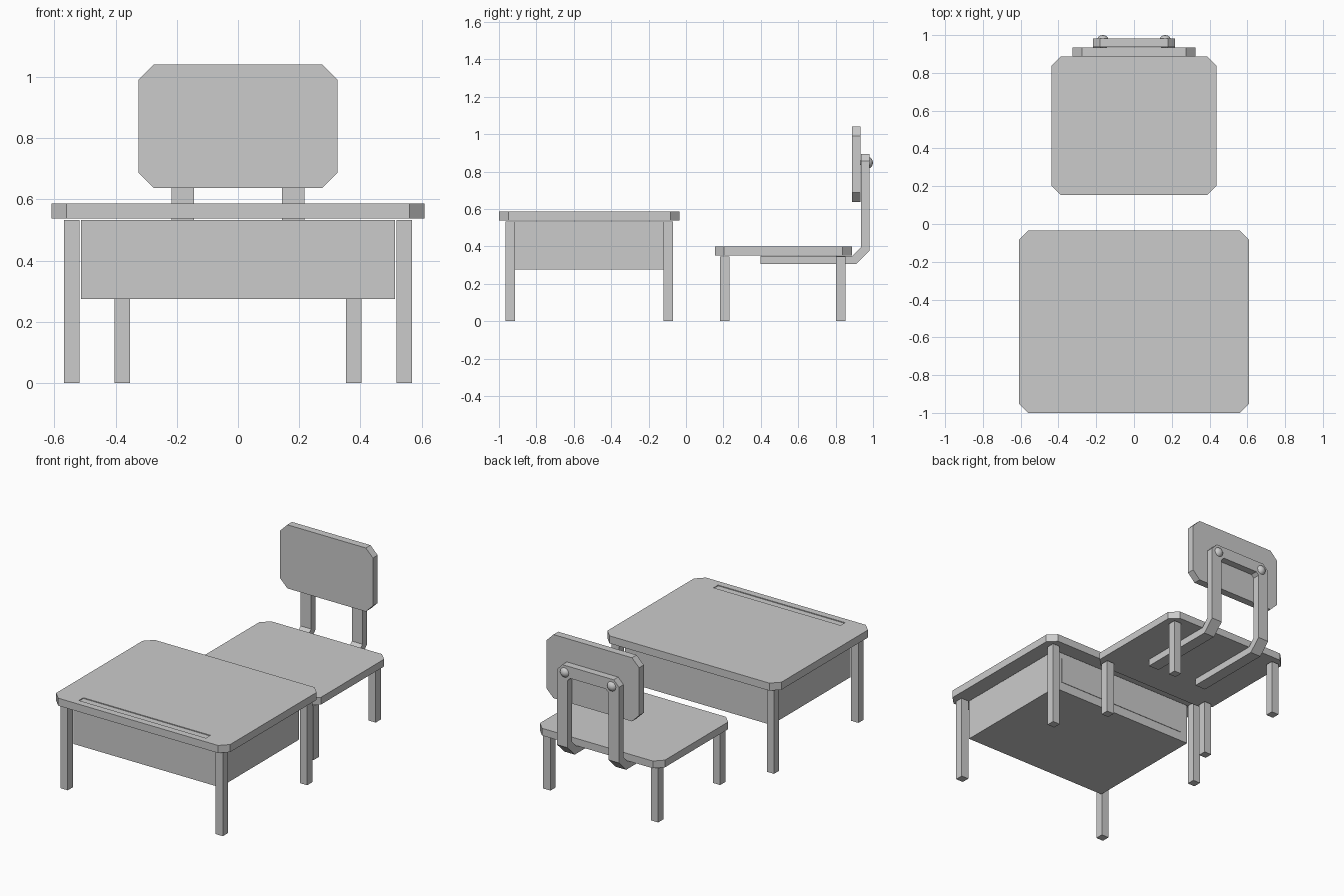
import bpy, bmesh

if "Cube" in bpy.data.objects:
    bpy.data.objects.remove(bpy.data.objects["Cube"])


def prism(name, pts, axis, lo, hi):
    """Extrude a 2D outline along an axis; pts use the other two axes in xyz order."""
    bm = bmesh.new()

    def place(p, d):
        c = list(p)
        c.insert("xyz".index(axis), d)
        return c

    face = bm.faces.new([bm.verts.new(place(p, lo)) for p in pts])
    new = bmesh.ops.extrude_face_region(bm, geom=[face])["geom"]
    step = place((0, 0), hi - lo)
    bmesh.ops.translate(bm, vec=step, verts=[g for g in new if isinstance(g, bmesh.types.BMVert)])
    bmesh.ops.recalc_face_normals(bm, faces=bm.faces)
    mesh = bpy.data.meshes.new(name)
    bm.to_mesh(mesh)
    bm.free()
    obj = bpy.data.objects.new(name, mesh)
    bpy.context.collection.objects.link(obj)
    return obj


def box(name, x0, x1, y0, y1, z0, z1):
    return prism(name, [(x0, y0), (x1, y0), (x1, y1), (x0, y1)], "z", z0, z1)


def clipped(x0, x1, y0, y1, c=0.05):
    """Rectangle outline with cut corners."""
    return [(x0 + c, y0), (x1 - c, y0), (x1, y0 + c), (x1, y1 - c),
            (x1 - c, y1), (x0 + c, y1), (x0, y1 - c), (x0, y0 + c)]


def legs(name, x_in, x_out, spans, top):
    """Four square legs, mirrored left and right."""
    for where, (y0, y1) in zip(("front", "back"), spans):
        box(f"{name}_{where}_leg_right", x_in, x_out, y0, y1, 0, top)
        box(f"{name}_{where}_leg_left", -x_out, -x_in, y0, y1, 0, top)


# Desk: top with a shallow pencil groove
desk_top = prism("desk_top", clipped(-0.61, 0.61, -1.0, -0.034), "z", 0.538, 0.586)
cutter = box("pencil_groove_cutter", -0.445, 0.445, -0.957, -0.912, 0.581, 0.65)
cutter.hide_render = True
cutter.hide_viewport = True
groove = desk_top.modifiers.new("pencil_groove", "BOOLEAN")
groove.operation = "DIFFERENCE"
groove.solver = "EXACT"
groove.object = cutter

# Desk: storage body, drawer front and legs
box("desk_body", -0.513, 0.513, -0.913, -0.121, 0.275, 0.533)
box("drawer_front", -0.46, 0.46, -0.123, -0.118, 0.332, 0.495)
legs("desk", 0.518, 0.569, [(-0.965, -0.914), (-0.12, -0.069)], 0.533)

# Chair: seat, legs and backrest
prism("seat", clipped(-0.438, 0.438, 0.154, 0.887), "z", 0.352, 0.398)
legs("chair", 0.352, 0.403, [(0.182, 0.233), (0.803, 0.854)], 0.345)
prism("backrest", clipped(-0.325, 0.325, 0.637, 1.04), "y", 0.887, 0.934)

# Bent support rails under the seat
rail = [(0.397, 0.305), (0.909, 0.305), (0.981, 0.376), (0.981, 0.396),
        (0.936, 0.396), (0.89, 0.349), (0.397, 0.349)]
for side, x0 in (("left", -0.217), ("right", 0.143)):
    prism(f"support_rail_{side}", rail, "x", x0, x0 + 0.074)

# Upright frame: an upside-down U with cut corners
half = [(0.143, 0.396), (0.217, 0.396), (0.217, 0.855), (0.18, 0.893)]
inner = [(0.125, 0.82), (0.143, 0.802)]
outline = half + [(-x, z) for x, z in reversed(half)]
outline += [(-x, z) for x, z in reversed(inner)] + inner
prism("upright_frame", outline, "y", 0.936, 0.981)

# Round bolts at the frame corners
for side, x in (("left", -0.165), ("right", 0.165)):
    bpy.ops.mesh.primitive_uv_sphere_add(segments=16, ring_count=8, radius=0.034,
                                         location=(x, 0.966, 0.847))
    bpy.context.object.name = f"bolt_{side}"
    bpy.ops.object.shade_smooth_by_angle()
